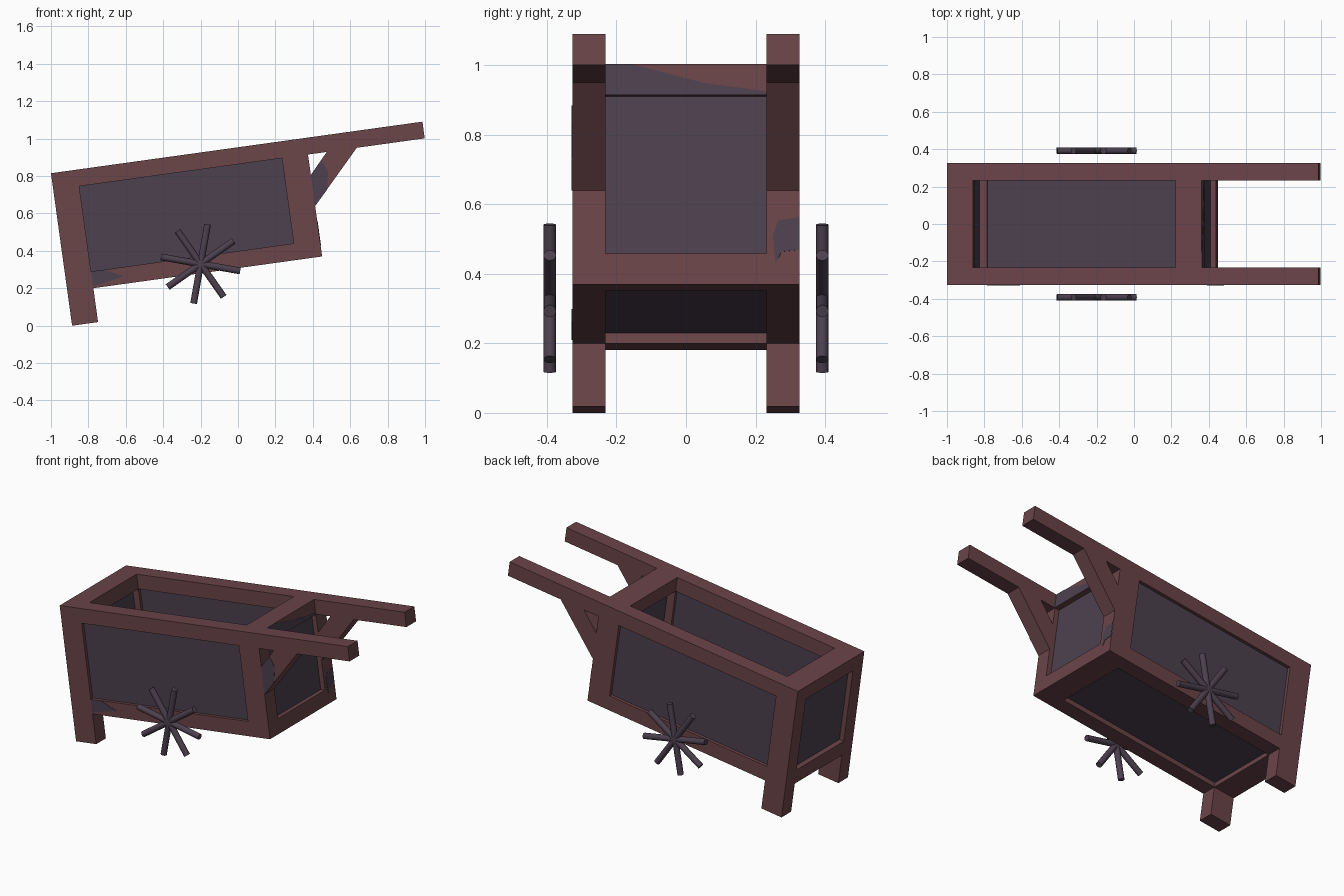
import bpy, bmesh, math
from mathutils import Matrix, Vector

if "Cube" in bpy.data.objects:
    bpy.data.objects.remove(bpy.data.objects["Cube"])

def material(name, rgb):
    m = bpy.data.materials.new(name)
    m.diffuse_color = (*rgb, 1)
    m.use_nodes = True
    m.node_tree.nodes["Principled BSDF"].inputs["Base Color"].default_value = m.diffuse_color
    return m

WOOD = material("red brown wood", (0.145, 0.058, 0.066))
DARK = material("dusky purple", (0.073, 0.052, 0.077))

# The whole cart body is built level, then tilted about its top left edge
TILT = Matrix.Translation((-1, 0, 0.815)) @ Matrix.Rotation(-math.radians(7.9), 4, 'Y')

def finish(name, bm, mat):
    bmesh.ops.recalc_face_normals(bm, faces=bm.faces)
    me = bpy.data.meshes.new(name)
    bm.to_mesh(me)
    bm.free()
    me.materials.append(mat)
    ob = bpy.data.objects.new(name, me)
    bpy.context.collection.objects.link(ob)
    return ob

def extrude(name, pts, offset, mat):
    """Prism from a flat outline swept along an offset, in tilted cart space."""
    bm = bmesh.new()
    face = bm.faces.new([bm.verts.new(p) for p in pts])
    top = bmesh.ops.extrude_face_region(bm, geom=[face])["geom"]
    bmesh.ops.translate(bm, vec=Vector(offset),
                        verts=[g for g in top if isinstance(g, bmesh.types.BMVert)])
    bm.transform(TILT)
    return finish(name, bm, mat)

def box(name, x, y, z, mat=WOOD):
    pts = [(x[0], y[0], z[0]), (x[1], y[0], z[0]), (x[1], y[0], z[1]), (x[0], y[0], z[1])]
    return extrude(name, pts, (0, y[1] - y[0], 0), mat)

L, R, END = 0.14, 1.234, 1.375      # post edges along the cart
BEAM, LOW, BOT = -0.09, -0.55, -0.64  # beam edges below the top
IN, OUT = 0.232, 0.327              # inner and outer frame faces

# Side frames with handles, legs, braces and panels
for side, s in (("front", -1), ("back", 1)):
    y = sorted((s * IN, s * OUT))
    box(side + "_handle_rail", (0, 2.005), y, (BEAM, 0))
    box(side + "_leg", (0, L), y, (-0.823, BEAM))
    box(side + "_rear_post", (R, END), y, (BOT, BEAM))
    box(side + "_bottom_beam", (L, R), y, (BOT, LOW))
    outline = [(END, -0.2), (1.476, BEAM), (1.638, BEAM), (END, -0.368)]
    extrude(side + "_handle_brace", [(u, y[0], v) for u, v in outline],
            (0, y[1] - y[0], 0), WOOD)
    box(side + "_side_panel", (L, R), sorted((s * 0.25, s * 0.307)), (LOW, BEAM), DARK)

# Cross beams, end panels and floor
for end, x, panel in (("left", (0, L), (0.03, 0.1)), ("right", (R, END), (1.285, 1.345))):
    box(end + "_top_crossbeam", x, (-IN, IN), (BEAM, 0))
    box(end + "_bottom_crossbeam", x, (-IN, IN), (BOT, LOW))
    box(end + "_end_panel", panel, (-IN, IN), (LOW, BEAM), DARK)
box("floor_panel", (L, R), (-IN, IN), (-0.61, -0.57), DARK)

# Dark stains: thin plates on the right end and on the front side
for name, pts in (
        ("crossbeam_stain", [(-IN, 0), (-0.16, 0), (0.05, -0.055), (IN, -0.08),
                             (IN, BEAM), (-IN, BEAM)]),
        ("post_stain", [(0.265, -0.455), (0.325, -0.445), (0.325, -0.54),
                        (0.275, -0.545), (0.258, -0.58), (0.25, -0.5)])):
    extrude(name, [(END, y, v) for y, v in pts], (0.002, 0, 0), DARK)
for name, pts in (
        ("brace_stain", [(END, -0.2), (1.44, -0.13), (1.47, -0.19), (1.45, -0.29),
                         (END, -0.368)]),
        ("beam_stain", [(L, LOW), (0.21, LOW), (0.31, -0.6), (L, -0.63)])):
    extrude(name, [(u, -OUT, v) for u, v in pts], (0, -0.002, 0), DARK)

# Spoked wheels without rims: four crossing rods each
for side, s in (("front", -1), ("back", 1)):
    bm = bmesh.new()
    for i in range(4):
        m = (Matrix.Translation((-0.2, s * 0.392, 0.33))
             @ Matrix.Rotation(math.radians(10 + 45 * i), 4, 'Y'))
        bmesh.ops.create_cone(bm, cap_ends=True, segments=16, radius1=0.018,
                              radius2=0.018, depth=0.43, matrix=m)
    ob = finish(side + "_wheel_spokes", bm, DARK)
    bpy.ops.object.select_all(action='DESELECT')
    bpy.context.view_layer.objects.active = ob
    ob.select_set(True)
    bpy.ops.object.shade_smooth_by_angle(angle=math.radians(35))
